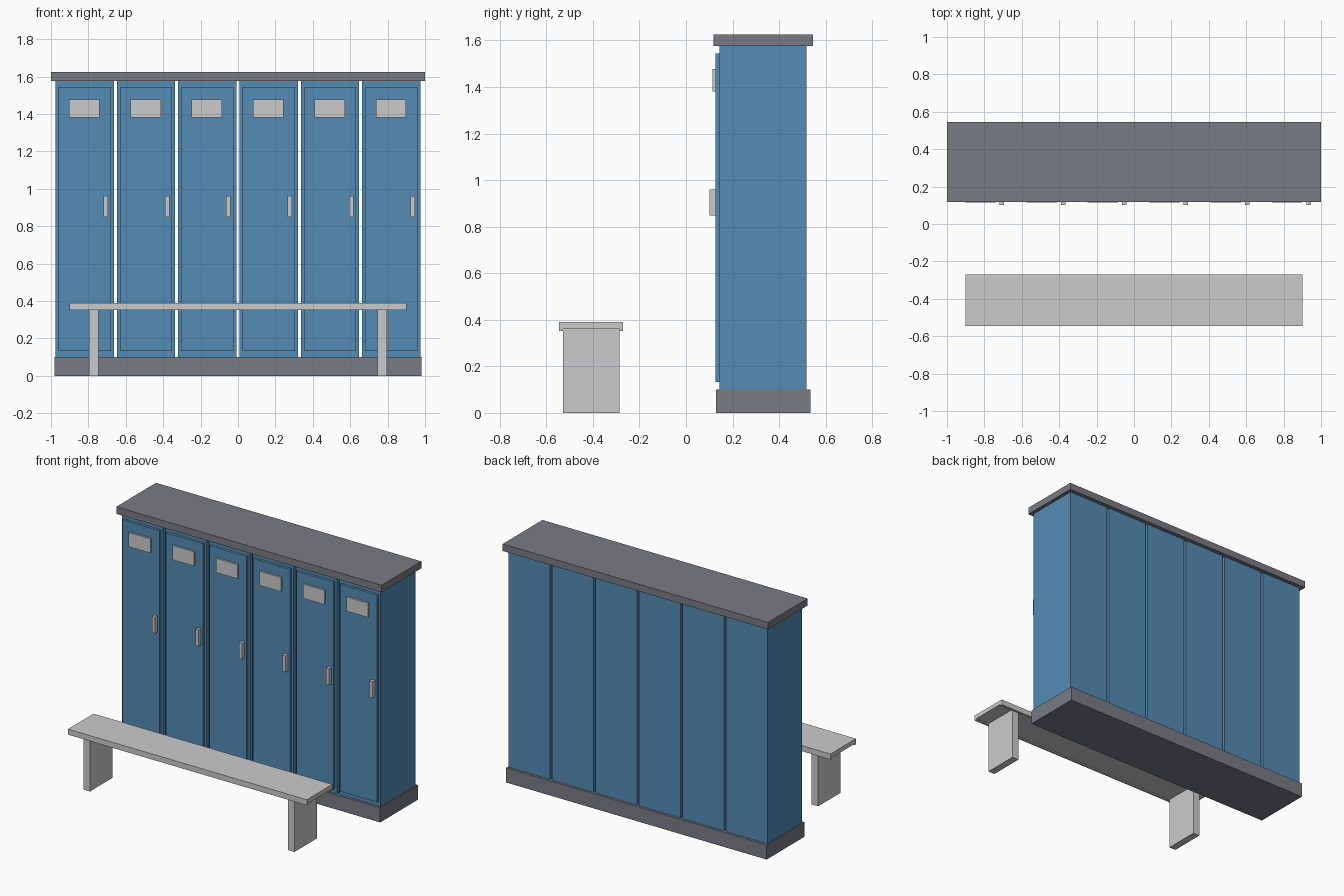
import bpy, bmesh

if "Cube" in bpy.data.objects:
    bpy.data.objects.remove(bpy.data.objects["Cube"])


def material(name, color):
    m = bpy.data.materials.new(name)
    m.diffuse_color = color
    m.use_nodes = True
    m.node_tree.nodes["Principled BSDF"].inputs["Base Color"].default_value = m.diffuse_color
    return m


blue = material("blue_paint", (0.09, 0.26, 0.46, 1))
dark = material("dark_grey", (0.19, 0.20, 0.23, 1))


def finish(name, bm, mat=None):
    bmesh.ops.recalc_face_normals(bm, faces=bm.faces)
    mesh = bpy.data.meshes.new(name)
    bm.to_mesh(mesh)
    bm.free()
    obj = bpy.data.objects.new(name, mesh)
    bpy.context.collection.objects.link(obj)
    if mat:
        mesh.materials.append(mat)
    return obj


def box(name, x, y, z, mat=None):
    """Box from (min, max) pairs on each axis."""
    bm = bmesh.new()
    bmesh.ops.create_cube(bm, size=1)
    for v in bm.verts:
        v.co = [r[0] if c < 0 else r[1] for c, r in zip(v.co, (x, y, z))]
    return finish(name, bm, mat)


def span(centre, width):
    return (centre - width / 2, centre + width / 2)


# Plinth and top board
box("plinth", (-0.982, 0.982), (0.128, 0.534), (0, 0.1), dark)
box("top_board", (-1, 1), (0.118, 0.545), (1.577, 1.625), dark)

# Six lockers with door, name plate and handle
for i in range(6):
    cx = (i - 2.5) * 0.328
    n = i + 1
    box(f"locker_body_{n}", span(cx, 0.312), (0.143, 0.518), (0.1, 1.577), blue)
    box(f"locker_door_{n}", span(cx, 0.28), (0.126, 0.143), (0.132, 1.544), blue)
    box(f"plate_{n}", span(cx - 0.002, 0.163), (0.114, 0.126), (1.38, 1.477))
    box(f"handle_{n}", span(cx + 0.113, 0.024), (0.101, 0.126), (0.848, 0.96))

# Bench seat: a board with shallow lips along both long edges
profile = [(-0.545, 0.352), (-0.529, 0.352), (-0.529, 0.36), (-0.286, 0.36),
           (-0.286, 0.352), (-0.27, 0.352), (-0.27, 0.39), (-0.545, 0.39)]
bm = bmesh.new()
face = bm.faces.new([bm.verts.new((-0.9, y, z)) for y, z in profile])
ext = bmesh.ops.extrude_face_region(bm, geom=[face], use_keep_orig=True)
for g in ext["geom"]:
    if isinstance(g, bmesh.types.BMVert):
        g.co.x = 0.9
finish("bench_seat", bm)

# Bench legs
for side, cx in (("left", -0.771), ("right", 0.771)):
    box(f"bench_leg_{side}", span(cx, 0.05), (-0.529, -0.286), (0, 0.36))
